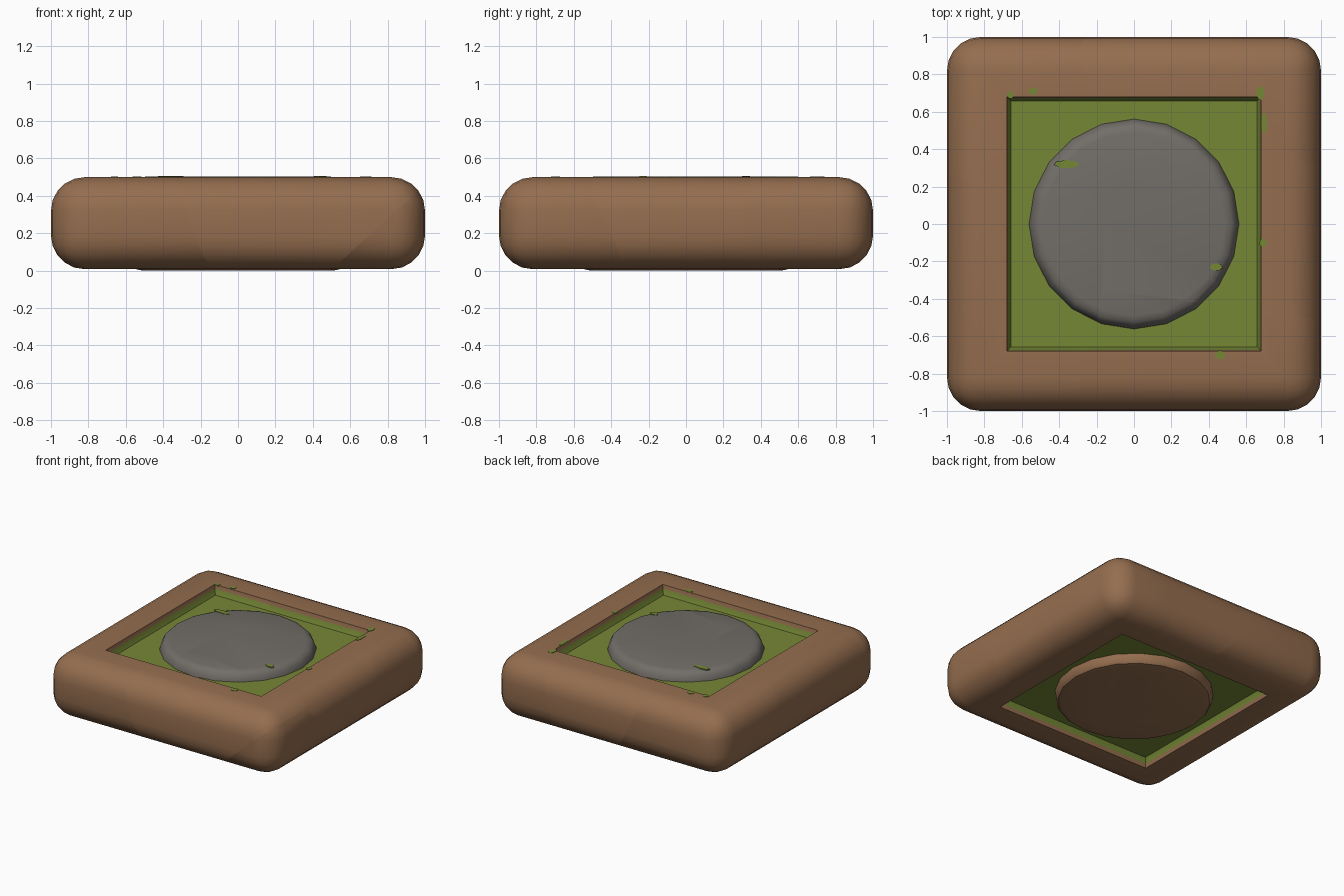
import bpy, bmesh, math
from mathutils import Vector, Matrix

if "Cube" in bpy.data.objects:
    bpy.data.objects.remove(bpy.data.objects["Cube"])

# --- flat colours ---
def mat(name, rgb):
    m = bpy.data.materials.new(name)
    m.diffuse_color = (*rgb, 1)
    m.use_nodes = True
    m.node_tree.nodes["Principled BSDF"].inputs["Base Color"].default_value = m.diffuse_color
    return m

MATS = [mat("brown_clay", (0.30, 0.155, 0.078)),
        mat("moss_green", (0.18, 0.245, 0.037)),
        mat("grey_stone", (0.168, 0.155, 0.14))]
BROWN, GREEN, GREY = 0, 1, 2

bm = bmesh.new()

# --- rounded block with a square recess above and below ---
bmesh.ops.create_cube(bm, size=1, matrix=Matrix.Translation((0, 0, 0.254))
                      @ Matrix.Diagonal((2, 2, 0.492, 1)))
bmesh.ops.bevel(bm, geom=bm.edges[:], offset=0.18, segments=5, profile=0.5,
                affect='EDGES', clamp_overlap=True)
bm.normal_update()
for s in (1, -1):
    face = max((f for f in bm.faces if f.normal.z * s > 0.99), key=lambda f: f.calc_area())
    for thick, depth in ((0.14, 0), (0.005, -0.03), (0.018, -0.04)):
        bmesh.ops.inset_individual(bm, faces=[face], thickness=thick, depth=depth,
                                   use_even_offset=True)
for f in bm.faces:
    c = f.calc_center_median()
    f.material_index = GREEN if max(abs(c.x), abs(c.y)) < 0.672 else BROWN

# --- low round discs standing in the recesses ---
def lathe(profile, sides, material):
    rings = [[bm.verts.new((r * math.cos(2 * math.pi * k / sides),
                            r * math.sin(2 * math.pi * k / sides), z))
              for k in range(sides)] for r, z in profile]
    faces = [bm.faces.new(rings[0]), bm.faces.new(rings[-1])]
    for a, b in zip(rings, rings[1:]):
        for k in range(sides):
            n = (k + 1) % sides
            faces.append(bm.faces.new((a[k], a[n], b[n], b[k])))
    for f in faces:
        f.material_index = material
    bmesh.ops.recalc_face_normals(bm, faces=faces)

lathe([(0.565, 0.40), (0.56, 0.44), (0.545, 0.475), (0.525, 0.495), (0.49, 0.504)], 20, GREY)
lathe([(0.57, 0.10), (0.565, 0.06), (0.56, 0.025), (0.545, 0.008), (0.51, 0.0)], 20, BROWN)

# --- small moss patches: x, y, half length x, half length y, top height ---
for x, y, rx, ry, z in ((0.675, 0.70, 0.022, 0.04, 0.503), (0.695, 0.54, 0.018, 0.06, 0.503),
                        (0.69, -0.10, 0.02, 0.025, 0.503), (0.46, -0.70, 0.03, 0.025, 0.503),
                        (-0.54, 0.71, 0.025, 0.02, 0.503), (-0.36, 0.32, 0.07, 0.022, 0.507),
                        (0.44, -0.23, 0.035, 0.02, 0.507), (-0.66, 0.69, 0.02, 0.02, 0.503)):
    old = set(bm.faces)
    bmesh.ops.create_cone(bm, cap_ends=True, segments=7, radius1=1, radius2=1, depth=1,
                          matrix=Matrix.Translation((x, y, z - 0.004))
                          @ Matrix.Diagonal((rx, ry, 0.008, 1)))
    for f in set(bm.faces) - old:
        f.material_index = GREEN

# --- crack pattern: each cell owns the points where its linear function is largest ---
CELLS = [("right", (0, 0, 0), (0, 0, 0)),
         ("back_left", (-0.599, 0.399, -0.2), (-0.04, 0.2, 0.5)),
         ("back", (-0.21, 0.54, 0), (-0.04, 0.2, 0.5)),
         ("back_right", (0.082, 0.515, -0.05), (0.5, 0.41, 0.5)),
         ("front", (-0.025, -0.18, 0.02), (-0.16, -0.35, 0.5)),
         ("left", (-0.714, 0, -0.2), (-0.16, -0.35, 0.5)),
         ("front_corner", (0.079, -0.187, -0.096), (1, -0.51, 0.41))]
CELLS = [(n, Vector(a), -Vector(a).dot(Vector(p))) for n, a, p in CELLS]

for name, a, c in CELLS:
    piece = bm.copy()
    for other, b, d in CELLS:
        if other == name:
            continue
        n = b - a
        bmesh.ops.bisect_plane(piece, geom=piece.verts[:] + piece.edges[:] + piece.faces[:],
                               dist=1e-5, plane_co=n * (-(d - c) / n.length_squared),
                               plane_no=n.normalized(), clear_outer=True)
        rim = [e for e in piece.edges if e.is_boundary]
        if rim:
            for f in bmesh.ops.holes_fill(piece, edges=rim, sides=0)["faces"]:
                f.material_index = BROWN
    mesh = bpy.data.meshes.new(name + "_chunk")
    piece.to_mesh(mesh)
    piece.free()
    for m in MATS:
        mesh.materials.append(m)
    ob = bpy.data.objects.new(name + "_chunk", mesh)
    bpy.context.collection.objects.link(ob)
    bpy.ops.object.select_all(action='DESELECT')
    ob.select_set(True)
    bpy.context.view_layer.objects.active = ob
    bpy.ops.object.shade_smooth_by_angle(angle=math.radians(35))
bm.free()
